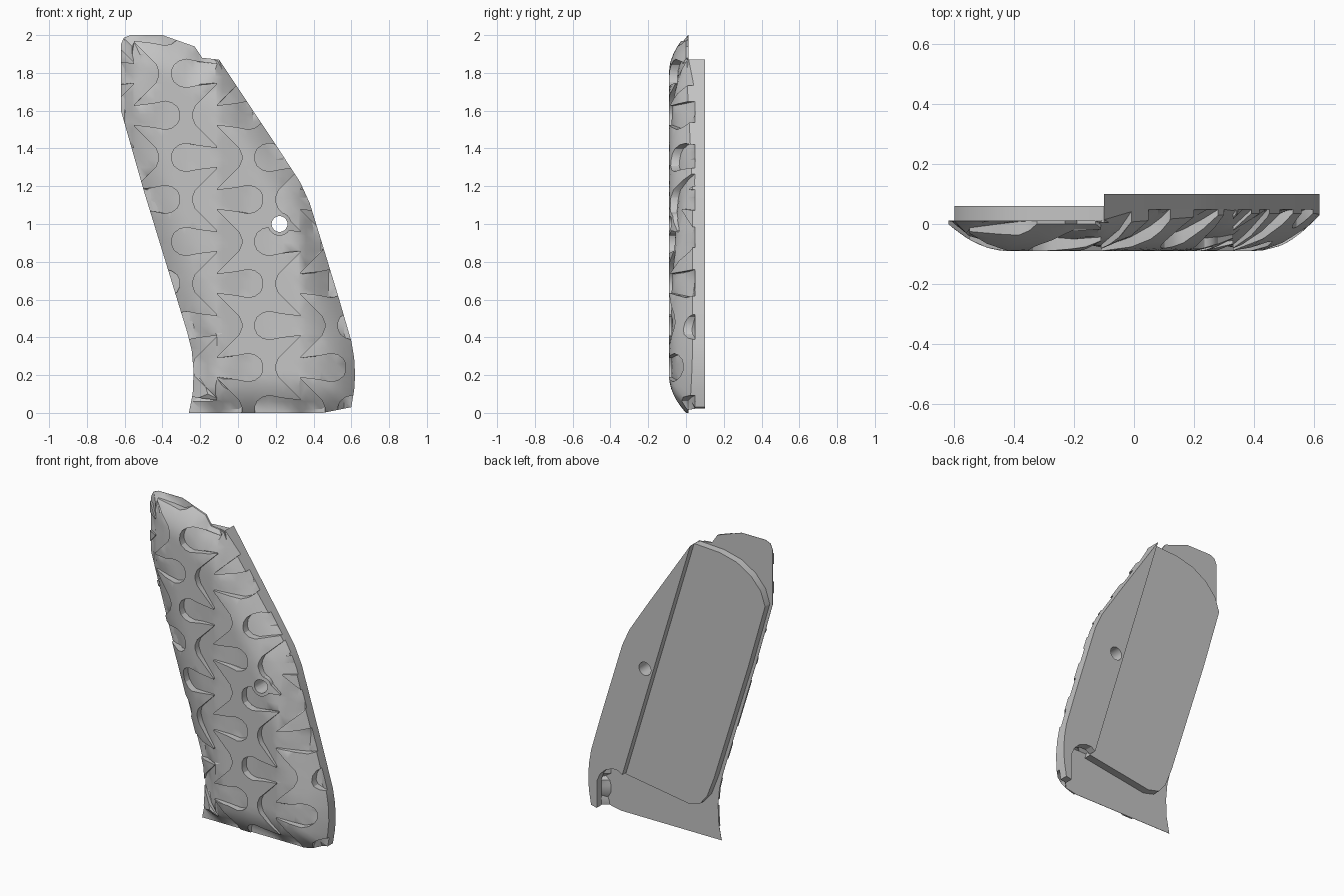
import bpy, bmesh, math
from mathutils import Vector
from mathutils.geometry import delaunay_2d_cdt, intersect_point_line

cube = bpy.data.objects.get("Cube")
if cube:
    bpy.data.objects.remove(cube)

grey = bpy.data.materials.new("matte_grey")
grey.use_nodes = True
grey.diffuse_color = (0.55, 0.55, 0.55, 1)
grey.node_tree.nodes["Principled BSDF"].inputs["Base Color"].default_value = (0.55, 0.55, 0.55, 1)

# Profiles in the x-z plane
OUTLINE = [(-.26, 0), (.45, 0), (.6, .03), (.615, .12), (.62, .2), (.615, .29), (.6, .38),
           (.53, .62), (.42, .98), (.38, 1.11), (.33, 1.22), (.2, 1.42), (-.1, 1.87),
           (-.19, 1.88), (-.23, 1.94), (-.4, 2), (-.57, 2), (-.605, 1.985), (-.62, 1.95),
           (-.62, 1.6), (-.5, 1.18), (-.27, .43), (-.245, .33), (-.235, .22), (-.24, .1)]
STRIP = [(-.1, 1.87), (.38, .28), (.41, .3), (.45, .3), (.5, .28), (.54, .24), (.56, .19),
         (.56, .022)] + OUTLINE[2:12]
PANEL = [(-.1, 1.87), (-.28, 1.86), (-.4, 1.83), (-.5, 1.77), (-.57, 1.69), (-.6, 1.6),
         (-.48, 1.18), (-.24, .41), (-.19, .28), (-.14, .22), (-.06, .2), (.385, .27)]
SCREW = (.22, 1.0)
PITCH = .445


def circle(r, n=24):
    return [(SCREW[0] + r * math.cos(i * math.tau / n), SCREW[1] + r * math.sin(i * math.tau / n))
            for i in range(n)]


def densify(points, step):
    out = []
    for a, b in zip(points, points[1:] + points[:1]):
        a, b = Vector(a), Vector(b)
        n = max(1, round((b - a).length / step))
        out += [a.lerp(b, i / n) for i in range(n)]
    return out


def pocket(cx, cz, side):
    """Teardrop on one side of a column line, flared V on the other."""
    half = [(-.13, .012), (-.115, .05), (-.06, .105), (0, .165), (0, .05), (.1, .062),
            (.165, .075), (.2, .066), (.228, .045), (.24, .018)]
    ring = half + [(u, -w) for u, w in reversed(half)]
    return [(cx + side * u, cz + w) for u, w in ring]


def partition(loops, extra=()):
    """Triangulate overlapping loops; each face keeps the set of loops it lies in."""
    verts, faces = [], []
    for loop in loops:
        loop = [Vector(p) for p in loop]
        area = sum(a.cross(b) for a, b in zip(loop, loop[1:] + loop[:1]))
        if area < 0:
            loop.reverse()
        faces.append(list(range(len(verts), len(verts) + len(loop))))
        verts += loop
    verts += [Vector(p) for p in extra]
    v, _, f, _, _, ids = delaunay_2d_cdt(verts, [], faces, 0, 1e-4)
    return v, [(t, set(s)) for t, s in zip(f, ids)]


def finish(bm, name, angle):
    bmesh.ops.remove_doubles(bm, verts=bm.verts, dist=1e-5)
    bmesh.ops.dissolve_degenerate(bm, edges=bm.edges, dist=1e-5)
    bmesh.ops.recalc_face_normals(bm, faces=bm.faces)
    me = bpy.data.meshes.new(name)
    bm.to_mesh(me)
    bm.free()
    me.materials.append(grey)
    ob = bpy.data.objects.new(name, me)
    bpy.context.collection.objects.link(ob)
    bpy.ops.object.select_all(action='DESELECT')
    ob.select_set(True)
    bpy.context.view_layer.objects.active = ob
    bpy.ops.object.shade_smooth_by_angle(angle=math.radians(angle))


def build(name, verts, tris, front, back, angle):
    """Close a front skin (vertex keys to y) with walls and a back skin."""
    bm = bmesh.new()
    made = {}

    def vert(i, layer, y):
        if (i, layer) not in made:
            made[i, layer] = bm.verts.new((verts[i].x, y, verts[i].y))
        return made[i, layer]

    sides = {}
    for t, low in tris:
        bm.faces.new([vert(i, low, front(verts[i], low)) for i in t])
        bm.faces.new([vert(i, "back", back(*verts[i])) for i in reversed(t)])
        for a, b in zip(t, t[1:] + t[:1]):
            sides[a, b] = low
    for (a, b), low in sides.items():
        other = sides.get((b, a), "back")
        # Pocket walls are made from the raised side, rim walls from the only side
        if other == "back" or (low is False and other is True):
            bm.faces.new([made[b, low], made[a, low], made[a, other], made[b, other]])
    finish(bm, name, angle)


# Shape of the crowned face
RIM = [Vector(p) for p in OUTLINE]
COLUMNS = [-.55, -.11, .33, .77]


def past_step(x, z):
    return x - (-.1 + (1.87 - z) * .302)


def back_y(x, z):
    return .05 if x > .559 or (z > .31 and past_step(x, z) > -.005) else .012


def front_y(p, low):
    d = 9
    for a, b in zip(RIM, RIM[1:] + RIM[:1]):
        t = min(1, max(0, intersect_point_line(p, a, b)[1]))
        d = min(d, (p - a.lerp(b, t)).length)
    s = min(1, max(0, past_step(*p) / .25))
    edge = .035 * s
    t = min(1, d / (.2 + .06 * s))
    y = edge - (.09 + edge) * (1 - (1 - t) ** 2)
    if low:
        # Pockets sink deepest away from each column line
        y += min(.045, .012 + .22 * min(abs(p.x - c) for c in COLUMNS))
    return min(y, back_y(*p) - (.002 if low else .004))


# Carved front shell with a raised ring round the screw hole
pockets = []
for cx in COLUMNS:
    for k in range(-3, 3):
        pockets.append(pocket(cx, 1.13 + k * PITCH, 1))
        pockets.append(pocket(cx, 1.13 + (k + .5) * PITCH, -1))
grid = [(-.6 + .04 * i, .02 + .04 * j) for i in range(31) for j in range(50)]
flat, tris = partition([densify(OUTLINE, .04), circle(.042), circle(.062)] + pockets, grid)
shell = [(t, 2 not in ids and max(ids) > 2) for t, ids in tris if 0 in ids and 1 not in ids]
build("carved_front_shell", flat, shell, front_y, back_y, 28)

# Rear slabs: thick strip with screw hole, and thinner inlay panel
for name, profile, y0, y1 in (("rear_strip", STRIP, .05, .1), ("rear_panel", PANEL, .005, .06)):
    flat, tris = partition([profile, circle(.042)])
    plate = [(t, False) for t, ids in tris if ids == {0}]
    build(name, flat, plate, lambda p, low: y0, lambda x, z: y1, 30)
